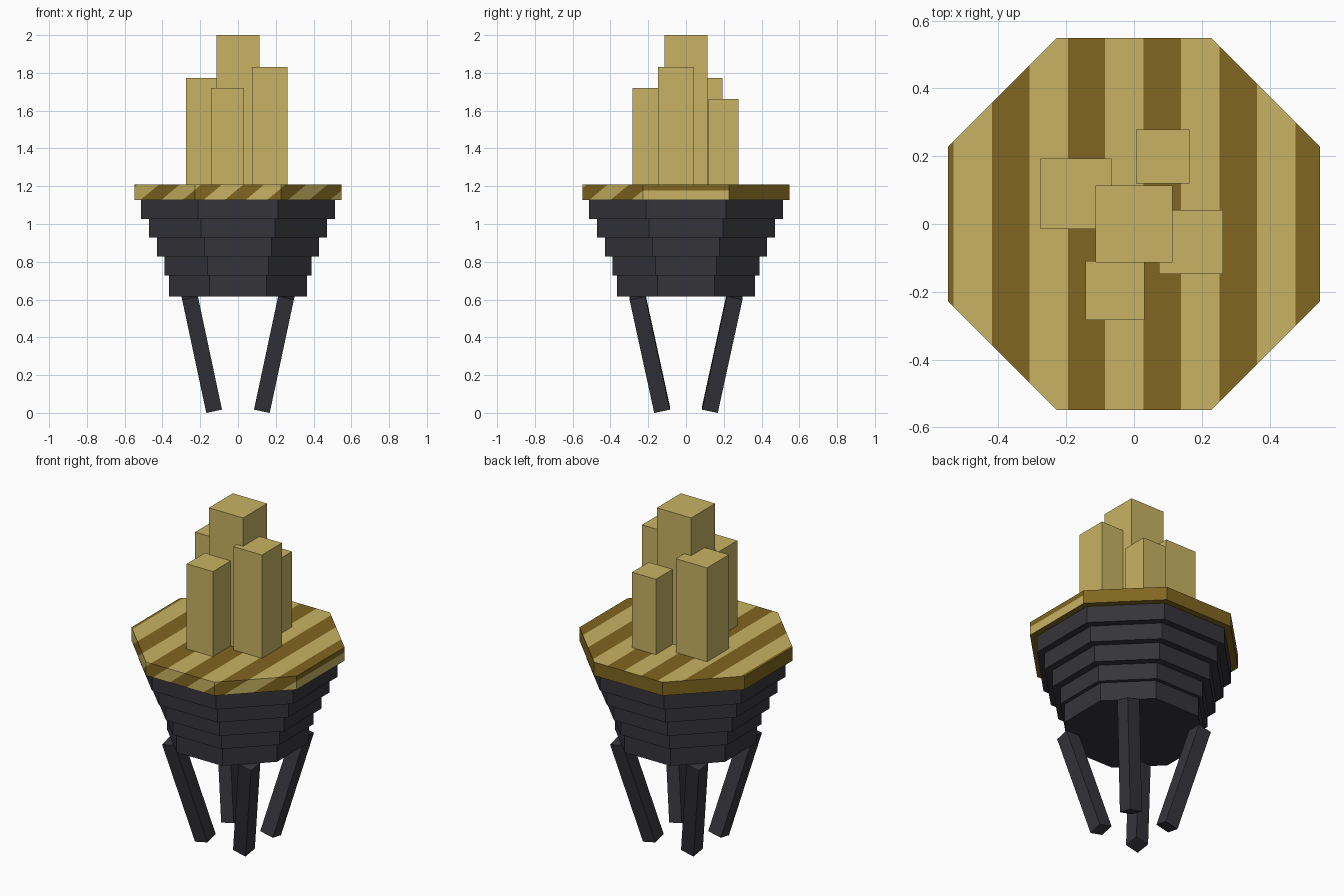
import bpy, bmesh, math
from mathutils import Vector

if "Cube" in bpy.data.objects:
    bpy.data.objects.remove(bpy.data.objects["Cube"])


def material(name, rgb):
    m = bpy.data.materials.new(name)
    m.use_nodes = True
    m.diffuse_color = (*rgb, 1)
    m.node_tree.nodes["Principled BSDF"].inputs["Base Color"].default_value = (*rgb, 1)
    return m


gold = material("pale gold", (0.58, 0.45, 0.125))
bronze = material("dark gold", (0.216, 0.133, 0.014))
charcoal = material("charcoal", (0.036, 0.034, 0.042))


def finish(name, bm, *mats):
    mesh = bpy.data.meshes.new(name)
    bm.to_mesh(mesh)
    bm.free()
    for m in mats:
        mesh.materials.append(m)
    obj = bpy.data.objects.new(name, mesh)
    bpy.context.collection.objects.link(obj)
    return obj


def octagon(half, z0, z1):
    """Eight-sided slab with flats facing the axes."""
    bm = bmesh.new()
    r = half / math.cos(math.pi / 8)
    bmesh.ops.create_cone(bm, cap_ends=True, segments=8, radius1=r, radius2=r, depth=z1 - z0)
    bmesh.ops.translate(bm, verts=bm.verts, vec=(0, 0, (z0 + z1) / 2))
    # Align flats with the axes whatever the starting angle of the ring
    v = next(iter(bm.verts)).co
    turn = math.pi / 8 - math.atan2(v.y, v.x)
    for v in bm.verts:
        a = math.atan2(v.co.y, v.co.x) + turn
        v.co.x, v.co.y = r * math.cos(a), r * math.sin(a)
    return bm


def box(name, size, centre, mat, rotation=(0, 0, 0)):
    bm = bmesh.new()
    bmesh.ops.create_cube(bm, size=1)
    bmesh.ops.scale(bm, vec=size, verts=bm.verts)
    obj = finish(name, bm, mat)
    obj.location = centre
    obj.rotation_euler = rotation
    return obj


# Stepped bowl
levels = [0.616, 0.728, 0.827, 0.929, 1.027, 1.128]
for i, half in enumerate([0.366, 0.388, 0.43, 0.472, 0.513]):
    finish(f"bowl_tier_{i + 1}", octagon(half, levels[i], levels[i + 1]), charcoal)

# Striped rim: cut along slanted planes, then colour alternate bands
TOP, PERIOD, WIDTH, START, SLANT = 1.209, 0.2235, 0.11, -0.642, 1.2
bm = octagon(0.549, levels[-1], TOP)
normal = Vector((1, 0, -SLANT))
for i in range(7):
    for edge in (START + i * PERIOD, START + i * PERIOD + WIDTH):
        bmesh.ops.bisect_plane(bm, geom=bm.verts[:] + bm.edges[:] + bm.faces[:],
                               plane_co=(edge, 0, TOP), plane_no=normal, dist=1e-5)
bm.normal_update()
for f in bm.faces:
    c, n = f.calc_center_median(), f.normal
    striped = n.z > 0.5 or (n.z > -0.5 and (n.y < -0.5 or n.x > 0.9))
    band = (c.x - SLANT * (c.z - TOP) - START) % PERIOD
    f.material_index = 0 if striped and band > WIDTH else 1
finish("striped_rim", bm, gold, bronze)

# Square towers: x, y, width, top height
towers = {
    "centre_tower": (0, 0, 0.228, 2.0),
    "right_tower": (-0.171, 0.089, 0.208, 1.773),
    "left_tower": (0.168, -0.053, 0.19, 1.83),
    "front_tower": (-0.056, -0.196, 0.174, 1.72),
    "back_tower": (0.085, 0.199, 0.158, 1.662),
}
for name, (x, y, w, top) in towers.items():
    box(name, (w, w, top - TOP + 0.01), (x, y, (top + TOP - 0.01) / 2), gold)

# Four splayed legs
SPLAY = 0.21
for sy, end in ((-1, "front"), (1, "back")):
    for sx, side in ((-1, "right"), (1, "left")):
        box(f"{end}_{side}_leg", (0.085, 0.085, 0.627), (sx * 0.192, sy * 0.192, 0.317),
            charcoal, (-sy * SPLAY, sx * SPLAY, 0))
